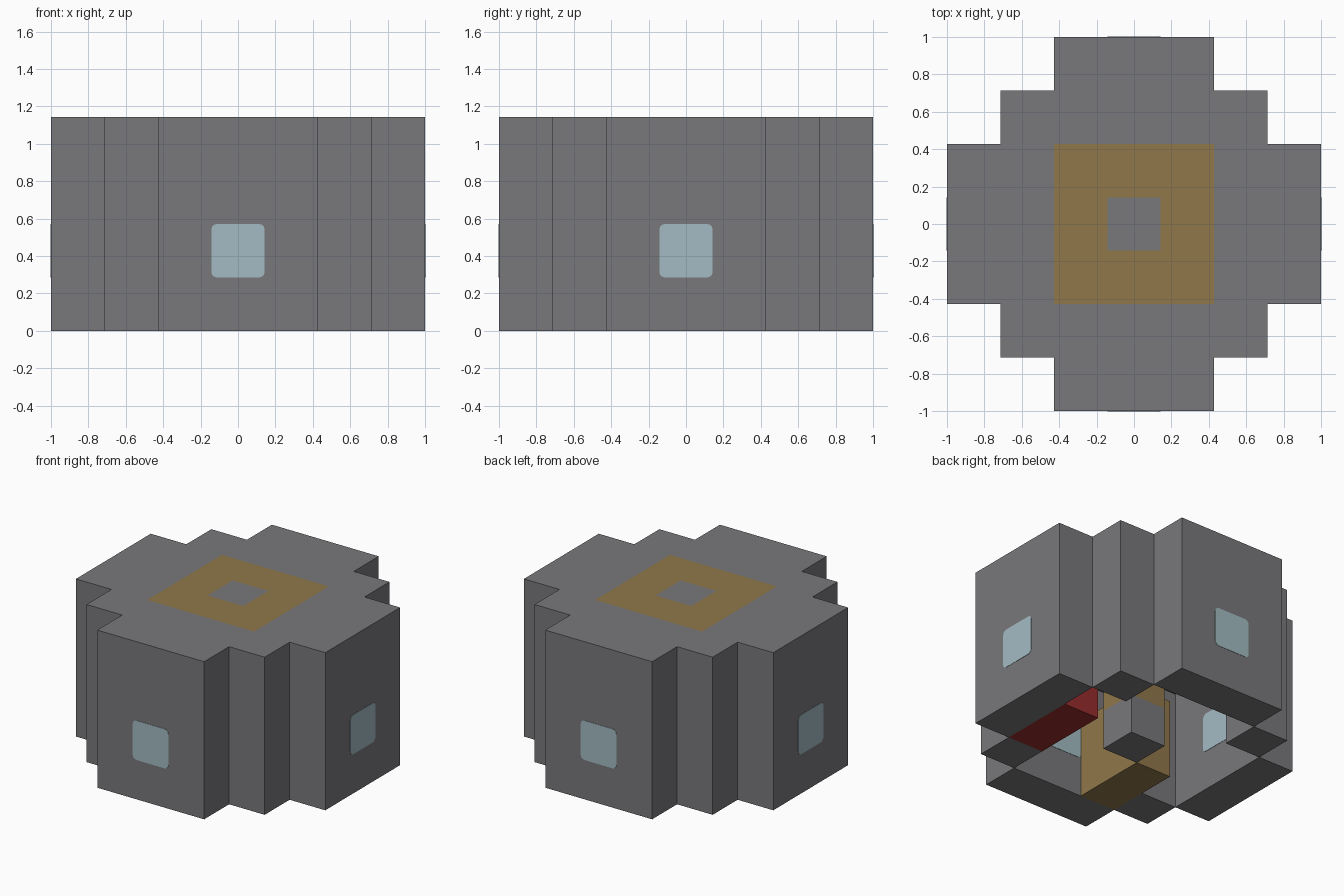
import bpy
import bmesh
from math import pi
from mathutils import Matrix

cube = bpy.data.objects.get("Cube")
if cube:
    bpy.data.objects.remove(cube, do_unlink=True)

U = 2 / 7          # one building block
TOP = 4            # height in blocks


def material(name, rgb):
    m = bpy.data.materials.new(name)
    m.use_nodes = True
    color = (*rgb, 1)
    m.diffuse_color = color
    node = m.node_tree.nodes["Principled BSDF"]
    node.inputs["Base Color"].default_value = color
    node.inputs["Roughness"].default_value = 0.9
    return m


STONE = material("stone grey", (0.19, 0.185, 0.195))
WOOD = material("wood brown", (0.28, 0.19, 0.07))
GLASS = material("pale blue glass", (0.37, 0.5, 0.55))
RED = material("blanket red", (0.31, 0.026, 0.025))


def box(name, low, high, mat, turn=0, round_corners=0):
    """Box between two corners given in blocks, turned about z."""
    size = [(h - l) * U for l, h in zip(low, high)]
    center = [(h + l) / 2 * U for l, h in zip(low, high)]
    bm = bmesh.new()
    bmesh.ops.create_cube(bm, size=1)
    bmesh.ops.scale(bm, vec=size, verts=bm.verts)
    if round_corners:
        # round only the edges that run through the pane
        edges = [e for e in bm.edges
                 if abs((e.verts[0].co - e.verts[1].co).y) > 0.001]
        bmesh.ops.bevel(bm, geom=edges, offset=round_corners, segments=3,
                        profile=0.5, affect='EDGES')
    bmesh.ops.translate(bm, vec=center, verts=bm.verts)
    bm.transform(Matrix.Rotation(turn, 4, 'Z'))
    mesh = bpy.data.meshes.new(name)
    bm.to_mesh(mesh)
    bm.free()
    mesh.materials.append(mat)
    obj = bpy.data.objects.new(name, mesh)
    bpy.context.collection.objects.link(obj)
    return obj


# Four identical sides, starting at the front
for i, side in enumerate(("front", "left", "back", "right")):
    a = i * pi / 2
    box(side + "_wall", (-1.5, -3.5, 0), (1.5, -2.5, TOP), STONE, a)
    box(side + "_corner_post", (1.5, -2.5, 0), (2.5, -1.5, TOP), STONE, a)
    box(side + "_roof_strip", (-1.5, -2.5, 3), (1.5, -1.5, TOP), STONE, a)
    box(side + "_roof_planks", (-0.5, -1.5, 3), (1.5, -0.5, TOP), WOOD, a)
    # Thin panes on the outer and inner wall faces
    for where, y in (("outer", -3.5), ("inner", -2.5)):
        box(f"{side}_{where}_window", (-0.5, y - 0.008, 1),
            (0.5, y + 0.008, 2), GLASS, a, 0.03)

# Central column
box("hearth", (-0.5, -0.5, 0), (0.5, 0.5, 1), STONE)
box("column", (-0.5, -0.5, 1), (0.5, 0.5, 3), WOOD)
box("chimney_cap", (-0.5, -0.5, 3), (0.5, 0.5, TOP), STONE)

# Furniture
box("cabinet", (-1.5, -2.5, 0), (-0.5, -0.5, 2), WOOD)
box("bed", (1.5, -1.5, 0), (2.5, 0.5, 1), RED)
